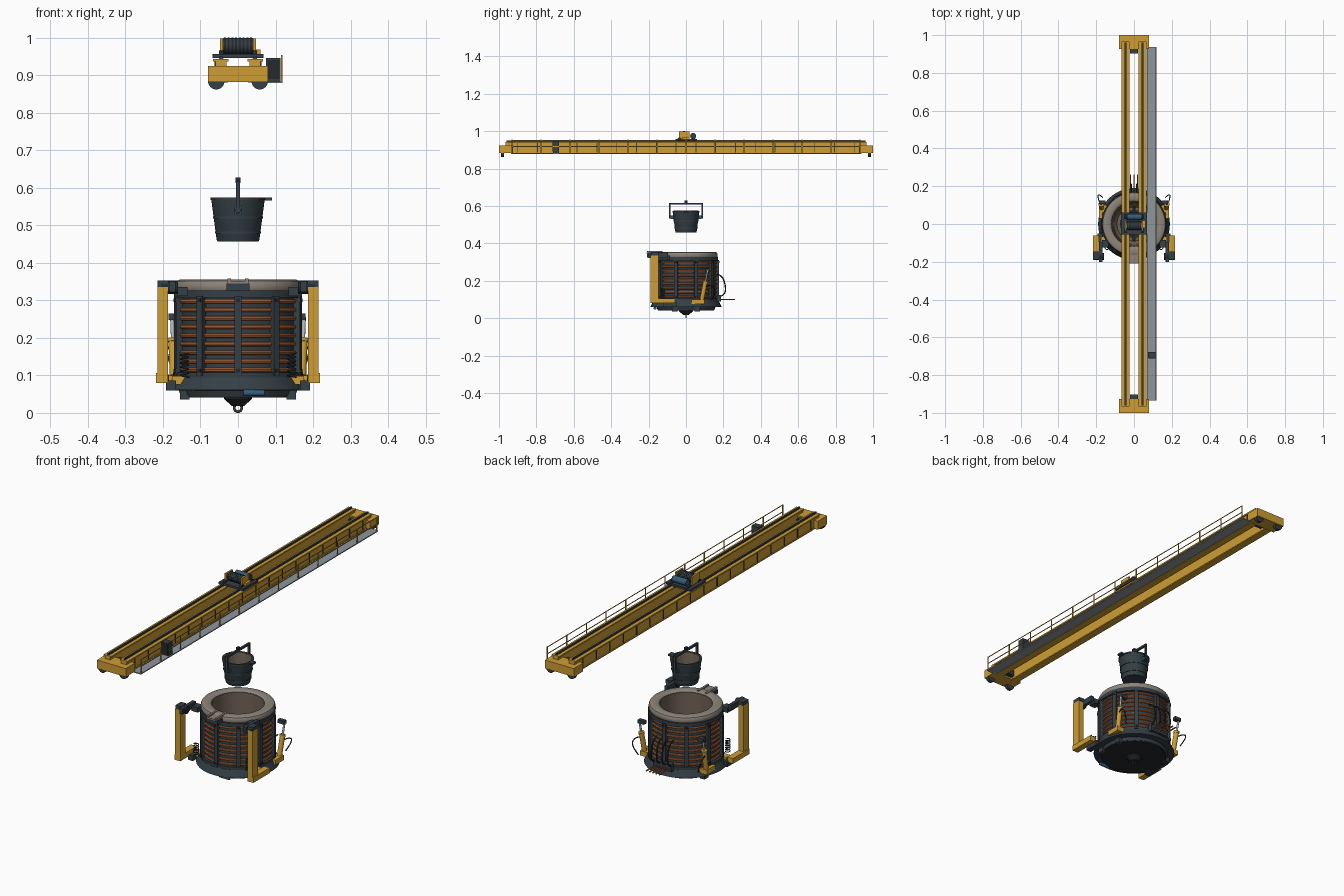
import bpy, bmesh, math
from mathutils import Vector, Matrix

if "Cube" in bpy.data.objects:
    bpy.data.objects.remove(bpy.data.objects["Cube"], do_unlink=True)


def material(name, r, g, b):
    m = bpy.data.materials.new(name)
    m.use_nodes = True
    m.diffuse_color = (r, g, b, 1)
    for n in m.node_tree.nodes:
        if n.type == 'BSDF_PRINCIPLED':
            n.inputs["Base Color"].default_value = (r, g, b, 1)
            n.inputs["Roughness"].default_value = 0.6
    return m


YELLOW = material("safety yellow", 0.62, 0.34, 0.035)
STEEL = material("dark steel", 0.035, 0.05, 0.06)
BLACK = material("black steel", 0.018, 0.022, 0.026)
COPPER = material("copper", 0.42, 0.13, 0.04)
LINING = material("refractory", 0.27, 0.235, 0.20)
BROWN = material("worn lining", 0.15, 0.115, 0.085)
GRATE = material("walkway grey", 0.27, 0.31, 0.34)
BLUE = material("motor blue", 0.035, 0.11, 0.19)
SILVER = material("polished rod", 0.45, 0.48, 0.5)


def finish(name, bm, mat, smooth=True):
    bmesh.ops.recalc_face_normals(bm, faces=bm.faces[:])
    me = bpy.data.meshes.new(name)
    bm.to_mesh(me)
    bm.free()
    me.materials.append(mat)
    if smooth:
        me.shade_smooth()
        me.set_sharp_from_angle(angle=math.radians(35))
    ob = bpy.data.objects.new(name, me)
    bpy.context.collection.objects.link(ob)
    return ob


def box(name, mat, x, y, z, turn=0.0):
    """Box from (low, high) pairs, optionally turned about the z axis of the world."""
    bm = bmesh.new()
    bmesh.ops.create_cube(bm, size=1)
    for v in bm.verts:
        v.co = Vector([(a + b) / 2 + c * (b - a) for (a, b), c in zip((x, y, z), v.co)])
    bmesh.ops.rotate(bm, verts=bm.verts[:], cent=(0, 0, 0), matrix=Matrix.Rotation(turn, 3, 'Z'))
    return finish(name, bm, mat, False)


def mirrored(name, mat, x, y, z):
    box(name + "_left", mat, x, y, z)
    box(name + "_right", mat, (-x[1], -x[0]), y, z)


def lathe(name, mat, profile, closed=False, steps=48):
    """Revolve (radius, height) points about z."""
    bm = bmesh.new()
    vs = [bm.verts.new((r, 0, z)) for r, z in profile]
    edges = [bm.edges.new(p) for p in zip(vs, vs[1:])]
    if closed:
        edges.append(bm.edges.new((vs[-1], vs[0])))
    bmesh.ops.spin(bm, geom=vs + edges, cent=(0, 0, 0), axis=(0, 0, 1),
                   angle=math.tau, steps=steps, use_duplicate=False)
    bmesh.ops.remove_doubles(bm, verts=bm.verts[:], dist=1e-5)
    return finish(name, bm, mat)


def ring(name, mat, inner, outer, low, high):
    return lathe(name, mat, [(inner, low), (outer, low), (outer, high), (inner, high)], True)


def rod(name, mat, p, q, r, sides=16):
    p, q = Vector(p), Vector(q)
    bm = bmesh.new()
    bmesh.ops.create_cone(bm, cap_ends=True, segments=sides, radius1=r, radius2=r, depth=(q - p).length)
    turn = Vector((0, 0, 1)).rotation_difference(q - p).to_matrix().to_4x4()
    bm.transform(Matrix.Translation((p + q) / 2) @ turn)
    return finish(name, bm, mat)


def tube(name, mat, points, r, cyclic=False):
    cu = bpy.data.curves.new(name, 'CURVE')
    cu.dimensions = '3D'
    cu.bevel_depth, cu.bevel_resolution, cu.resolution_u = r, 2, 6
    cu.use_fill_caps = True
    sp = cu.splines.new('NURBS')
    sp.points.add(len(points) - 1)
    for pt, co in zip(sp.points, points):
        pt.co = (*co, 1)
    sp.use_cyclic_u, sp.use_endpoint_u, sp.order_u = cyclic, True, 3
    cu.materials.append(mat)
    ob = bpy.data.objects.new(name, cu)
    bpy.context.collection.objects.link(ob)


# --- Furnace base with its hanging eye
lathe("furnace_base", STEEL, [(0, .045), (.152, .045), (.158, .06), (.19, .061),
                              (.186, .07), (.174, .094), (0, .094)])
lathe("bottom_plate", BLACK, [(0, .041), (.15, .041), (.15, .0455), (0, .0455)])
lathe("bottom_cone", BLACK, [(0, .018), (.016, .018), (.037, .037), (.037, .044), (0, .044)], steps=24)
tube("bottom_eye", STEEL, [(.0105 * math.cos(a * math.pi / 6), 0, .0135 + .0105 * math.sin(a * math.pi / 6))
                           for a in range(12)], .0035, True)
rod("base_front_motor", BLUE, (.015, -.165, .053), (.07, -.165, .053), .008)
for s in (-1, 1):
    for y in (-.06, .06):
        box("base_foot", STEEL, (s * .142 - .013, s * .142 + .013), (y - .015, y + .015), (.036, .062))

# --- Furnace shell, coil and yokes
ring("lower_ring", STEEL, .11, .173, .094, .108)
lathe("shell", STEEL, [(.13, .1), (.158, .1), (.158, .315), (.13, .315)], True)
ring("upper_flange", STEEL, .13, .171, .306, .326)
for i in range(9):
    z = .115 + i * .0228
    lathe("coil_turn", COPPER, [(.160 + .006 * math.cos(a * math.pi / 4), z + .006 * math.sin(a * math.pi / 4))
                                for a in range(8)], True)
for i in range(10):
    a = -math.pi / 2 + i * math.tau / 10
    box("yoke", STEEL, (.158, .176), (-.009, .009), (.098, .312), a)
    for z in (.112, .3):
        box("yoke_clamp", BLACK, (.168, .179), (-.0055, .0055), (z - .005, z + .005), a)

# --- Refractory rim, crucible and spout
lathe("lining_rim", LINING, [(.12, .325), (.166, .325), (.169, .331), (.169, .343), (.165, .351),
                             (.156, .355), (.130, .355), (.122, .351), (.118, .344)], True)
lathe("crucible", BROWN, [(0, .13), (.09, .13), (.108, .15), (.119, .348), (.126, .348), (.126, .12), (0, .12)])
box("spout_body", STEEL, (-.031, .031), (-.208, -.155), (.325, .345))
box("spout_floor", LINING, (-.024, .024), (-.21, -.13), (.345, .351))
mirrored("spout_wall", LINING, (.018, .028), (-.208, -.125), (.345, .358))

# --- Tilting stands, hinges, cylinders and springs on both sides
mirrored("stand_column", YELLOW, (.186, .214), (-.19, -.148), (.084, .336))
mirrored("stand_foot", YELLOW, (.186, .218), (-.19, -.06), (.08, .106))
mirrored("stand_cap", STEEL, (.185, .214), (-.188, -.145), (.336, .353))
mirrored("hinge_arm", STEEL, (.167, .184), (-.2, -.095), (.322, .35))
mirrored("hinge_link", STEEL, (.135, .17), (-.125, -.085), (.312, .336))
mirrored("foot_bracket", YELLOW, (.13, .176), (-.1, -.065), (.076, .098))
mirrored("cylinder_bracket", YELLOW, (.145, .185), (.03, .1), (.076, .1))
mirrored("base_lug", STEEL, (.165, .192), (-.12, -.05), (.06, .086))
for s in (-1, 1):
    rod("hinge_pin", BLACK, (s * .16, -.172, .335), (s * .205, -.172, .335), .018, 24)
    rod("column_bottom_pin", STEEL, (s * .184, -.08, .093), (s * .217, -.08, .093), .009)
    low, high = Vector((s * .17, .085, .1)), Vector((s * .176, .116, .255))
    rod("tilt_cylinder", YELLOW, low, low.lerp(high, .6), .012)
    rod("tilt_gland", YELLOW, low.lerp(high, .58), low.lerp(high, .64), .014)
    rod("tilt_rod", SILVER, low.lerp(high, .6), high, .005)
    box("tilt_lug", STEEL, (s * .165 - .02, s * .165 + .015), (.105, .125), (.248, .265))
    tube("cylinder_hose", BLACK, [(s * .176, .1, .17), (s * .19, .13, .18), (s * .19, .165, .15),
                                  (s * .165, .14, .1)], .0028)
    tube("spring", STEEL, [(s * .143 + .012 * math.cos(k * math.pi / 3), -.125 + .012 * math.sin(k * math.pi / 3),
                            .095 + k * .0018) for k in range(37)], .0022)

# --- Power leads and hoses at the back
box("rear_terminal", STEEL, (-.05, .05), (.165, .188), (.088, .125))
for i in range(5):
    x = (i - 2) * .018
    rod("power_lead", COPPER, (x, .17, .1), (x, .262, .1), .0035, 10)
for x in (-.045, -.015, .015, .045):
    tube("rear_hose", BLACK, [(x, .165, .235), (x, .192, .23), (x, .212, .175), (x, .21, .125), (x, .18, .115)], .0035)

# --- Ladle with lip, bail and hook
lathe("ladle_shell", STEEL, [(0, .457), (.055, .457), (.057, .462), (.072, .574), (.064, .574),
                             (.052, .475), (0, .475)])
lathe("ladle_lining", BROWN, [(0, .485), (.05, .485), (.0625, .572), (.066, .5745), (.066, .476), (0, .476)]
      [:4] + [(.0645, .57), (.05, .48), (0, .48)])
for z, r in ((.481, .0615), (.521, .067), (.571, .0735)):
    ring("ladle_band", STEEL, r - .006, r, z - .003, z + .003)
box("ladle_lip", STEEL, (.062, .09), (-.014, .014), (.566, .574))
for s in (-1, 1):
    rod("trunnion", STEEL, (0, s * .06, .54), (0, s * .092, .54), .008)
    box("trunnion_plate", BLUE, (-.009, .009), (s * .074 - .006, s * .074 + .006), (.53, .55))
    box("bail_hanger", STEEL, (-.005, .005), (s * .086 - .004, s * .086 + .004), (.533, .615))
box("bail_beam", STEEL, (-.005, .005), (-.091, .091), (.607, .617))
box("bail_eye", BLACK, (-.006, .006), (-.008, .008), (.613, .628))

# --- Bridge girders, rails and stiffeners
mirrored("girder_web", YELLOW, (.031, .06), (-.966, .966), (.884, .94))
mirrored("girder_top_flange", YELLOW, (.025, .066), (-.966, .966), (.936, .943))
mirrored("girder_bottom_flange", YELLOW, (.027, .064), (-.93, .93), (.881, .887))
mirrored("trolley_rail", STEEL, (.041, .049), (-.96, .96), (.943, .951))
for i in range(18):
    y = -.9 + i * 1.8 / 17
    mirrored("girder_stiffener", STEEL, (.059, .063), (y - .002, y + .002), (.887, .936))

# --- End carriages with wheels and drives
for s in (-1, 1):
    y = s * .963
    box("end_carriage", YELLOW, (-.08, .08), (y - .037, y + .037), (.882, .924))
    box("carriage_drive", STEEL, (-.021, .021), (s * .915 - .013, s * .915 + .013), (.89, .918))
    for x in (-.058, .058):
        rod("carriage_wheel", STEEL, (x, s * .974, .884), (x, s * .99, .884), .022, 24)

# --- Walkway, handrail and control cabinet
box("walkway", GRATE, (.068, .118), (-.935, .938), (.879, .884))
for i in range(13):
    y = -.93 + i * 1.86 / 12
    box("rail_post", YELLOW, (.114, .118), (y - .002, y + .002), (.884, .954))
for z in (.918, .952):
    box("handrail", YELLOW, (.1145, .1175), (-.932, .932), (z - .0015, z + .0015))
box("control_cabinet", STEEL, (.074, .113), (-.71, -.678), (.884, .946))
box("cabinet_door", BLACK, (.078, .11), (-.713, -.71), (.89, .94))

# --- Trolley with drum, cheeks and hoist motor
box("trolley_frame", STEEL, (-.068, .068), (-.055, .06), (.946, .957))
for x in (-.045, .045):
    for y in (-.035, .04):
        rod("trolley_wheel", BLACK, (x - .006, y, .955), (x + .006, y, .955), .011)
rod("drum", STEEL, (-.04, -.01, .978), (.04, -.01, .978), .021, 24)
for i in range(8):
    x = -.035 + i * .01
    rod("rope_turn", BLACK, (x - .0025, -.01, .978), (x + .0025, -.01, .978), .0222, 24)
mirrored("drum_cheek", YELLOW, (.04, .048), (-.038, .018), (.957, .998))
box("gearbox", YELLOW, (.044, .06), (-.02, .018), (.957, .969))
rod("hoist_motor", BLUE, (-.036, .038, .974), (.036, .038, .974), .016)
rod("motor_end_cap", STEEL, (.036, .038, .974), (.044, .038, .974), .014)
